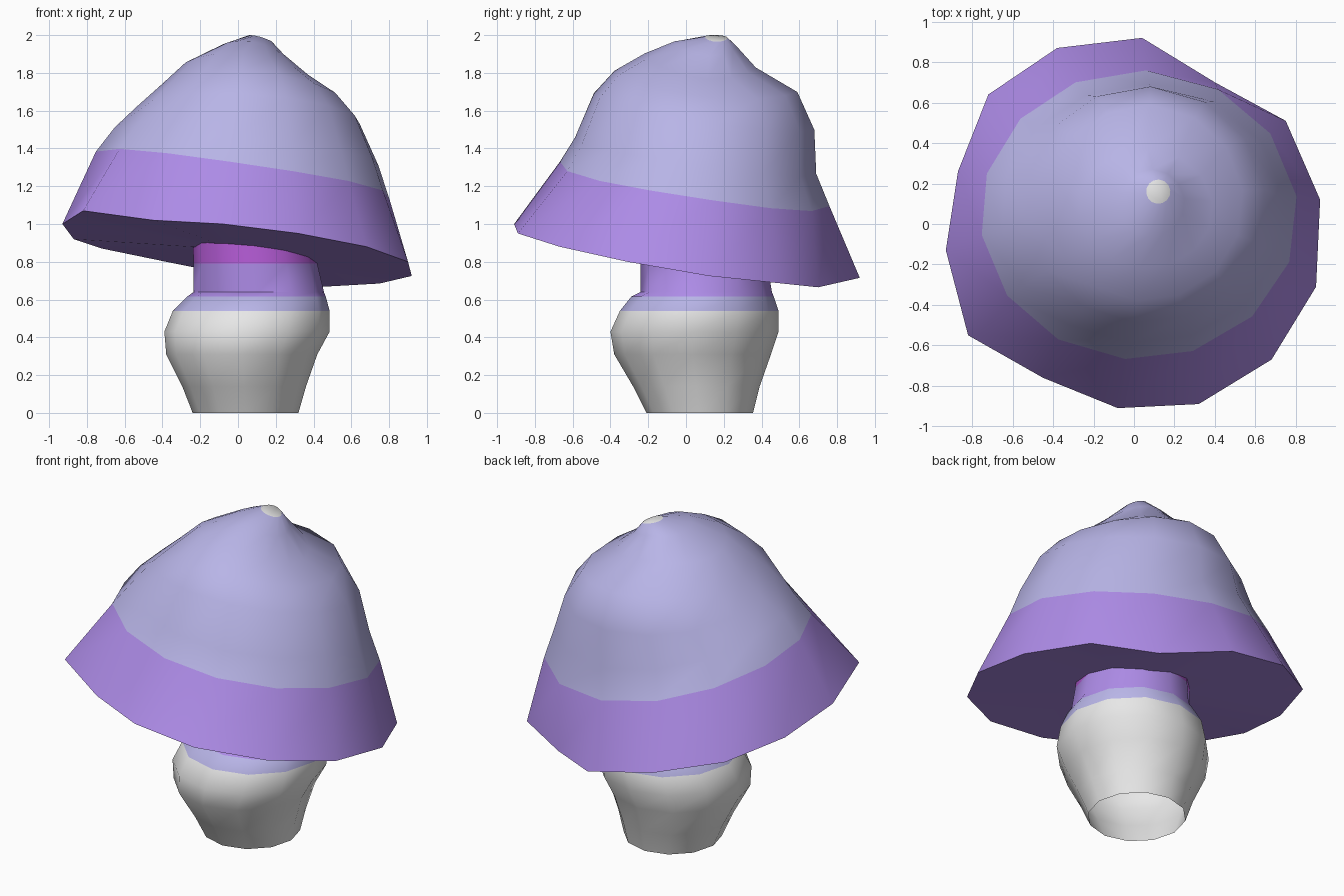
import bpy, bmesh, math

cube = bpy.data.objects.get("Cube")
if cube:
    bpy.data.objects.remove(cube, do_unlink=True)


def material(name, rgb):
    m = bpy.data.materials.new(name)
    m.use_nodes = True
    m.diffuse_color = (*rgb, 1)
    m.node_tree.nodes["Principled BSDF"].inputs["Base Color"].default_value = (*rgb, 1)
    return m


PURPLE, LAVENDER, CREAM, MAGENTA = range(4)
MATERIALS = [
    material("purple", (0.42, 0.26, 0.80)),
    material("lavender", (0.48, 0.46, 0.80)),
    material("pale_grey", (0.80, 0.80, 0.80)),
    material("magenta", (0.48, 0.11, 0.70)),
]


def ring(angles, left, right, front, back):
    """Tilted oval through four (position, height) compass points."""
    (xl, zl), (xr, zr), (yf, zf), (yb, zb) = left, right, front, back
    mean = (zl + zr + zf + zb) / 4
    warp = (zl + zr - zf - zb) / 4
    points = []
    for a in angles:
        c, s = math.cos(a), math.sin(a)
        points.append(((xl + xr) / 2 + c * (xr - xl) / 2,
                       (yf + yb) / 2 + s * (yb - yf) / 2,
                       mean + c * (zr - zl) / 2 + s * (zb - zf) / 2
                       + warp * math.cos(2 * a)))
    return points


def loft(name, rings, bands, bottom=None, top=None):
    """Skin stacked rings; bands gives the colour between neighbours."""
    bm = bmesh.new()
    rows = [[bm.verts.new(p) for p in r] for r in rings]
    n = len(rows[0])
    for low, high, colour in zip(rows, rows[1:], bands):
        for i in range(n):
            j = (i + 1) % n
            bm.faces.new((low[i], low[j], high[j], high[i])).material_index = colour
    if bottom is not None:
        centre = bm.verts.new([sum(v.co[k] for v in rows[0]) / n for k in range(3)])
        for i in range(n):
            bm.faces.new((rows[0][(i + 1) % n], rows[0][i], centre)).material_index = bottom
    if top is not None:
        bm.faces.new(rows[-1]).material_index = top
    mesh = bpy.data.meshes.new(name)
    bm.to_mesh(mesh)
    bm.free()
    for m in MATERIALS:
        mesh.materials.append(m)
    ob = bpy.data.objects.new(name, mesh)
    bpy.context.collection.objects.link(ob)
    bpy.ops.object.select_all(action="DESELECT")
    ob.select_set(True)
    bpy.context.view_layer.objects.active = ob
    bpy.ops.object.shade_smooth_by_angle(angle=math.radians(50))
    return ob


# Cap: irregular drooping rim, then tilted ovals up to a pinched tip
rim = [(0.92, 0.12, 0.725), (0.75, 0.51, 0.685), (0.40, 0.70, 0.665),
       (0.04, 0.92, 0.715), (-0.38, 0.87, 0.80), (-0.72, 0.64, 0.87),
       (-0.87, 0.26, 0.92), (-0.93, -0.13, 1.0), (-0.82, -0.55, 1.07),
       (-0.45, -0.76, 1.02), (-0.08, -0.91, 1.0), (0.32, -0.89, 0.95),
       (0.68, -0.67, 0.88), (0.90, -0.31, 0.80)]
cap_angles = [math.atan2(y, x) for x, y, z in rim]
cap_shape = [
    ((-0.76, 1.37), (0.81, 1.14), (-0.67, 1.32), (0.76, 1.10)),
    ((-0.66, 1.50), (0.75, 1.32), (-0.59, 1.45), (0.69, 1.27)),
    ((-0.54, 1.61), (0.65, 1.54), (-0.49, 1.69), (0.68, 1.50)),
    ((-0.42, 1.72), (0.54, 1.67), (-0.38, 1.81), (0.59, 1.70)),
    ((-0.28, 1.85), (0.39, 1.77), (-0.22, 1.90), (0.37, 1.83)),
    ((-0.08, 1.95), (0.25, 1.89), (-0.06, 1.965), (0.27, 1.94)),
    ((0.06, 2.0), (0.18, 1.965), (0.10, 1.99), (0.22, 1.985)),
]
loft("mushroom_cap", [rim] + [ring(cap_angles, *s) for s in cap_shape],
     [PURPLE] + [LAVENDER] * 6, bottom=PURPLE, top=CREAM)

# Stem: open-bottomed bulb, lavender collar and narrow neck
SIDES = 12
stem_angles = [2 * math.pi * i / SIDES for i in range(SIDES)]
stem_shape = [  # height, left, right, front, back
    (0.00, -0.24, 0.32, -0.21, 0.355),
    (0.14, -0.295, 0.36, -0.28, 0.39),
    (0.31, -0.38, 0.42, -0.38, 0.45),
    (0.43, -0.39, 0.485, -0.40, 0.49),
    (0.54, -0.345, 0.485, -0.35, 0.49),
    (0.615, -0.27, 0.465, -0.29, 0.465),
    (0.64, -0.235, 0.455, -0.24, 0.455),
    (0.79, -0.235, 0.42, -0.24, 0.43),
    (0.92, -0.24, 0.40, -0.24, 0.42),
]
loft("mushroom_stem",
     [ring(stem_angles, *[(p, z) for p in sides]) for z, *sides in stem_shape],
     [CREAM] * 4 + [LAVENDER] + [PURPLE] * 2 + [MAGENTA])
